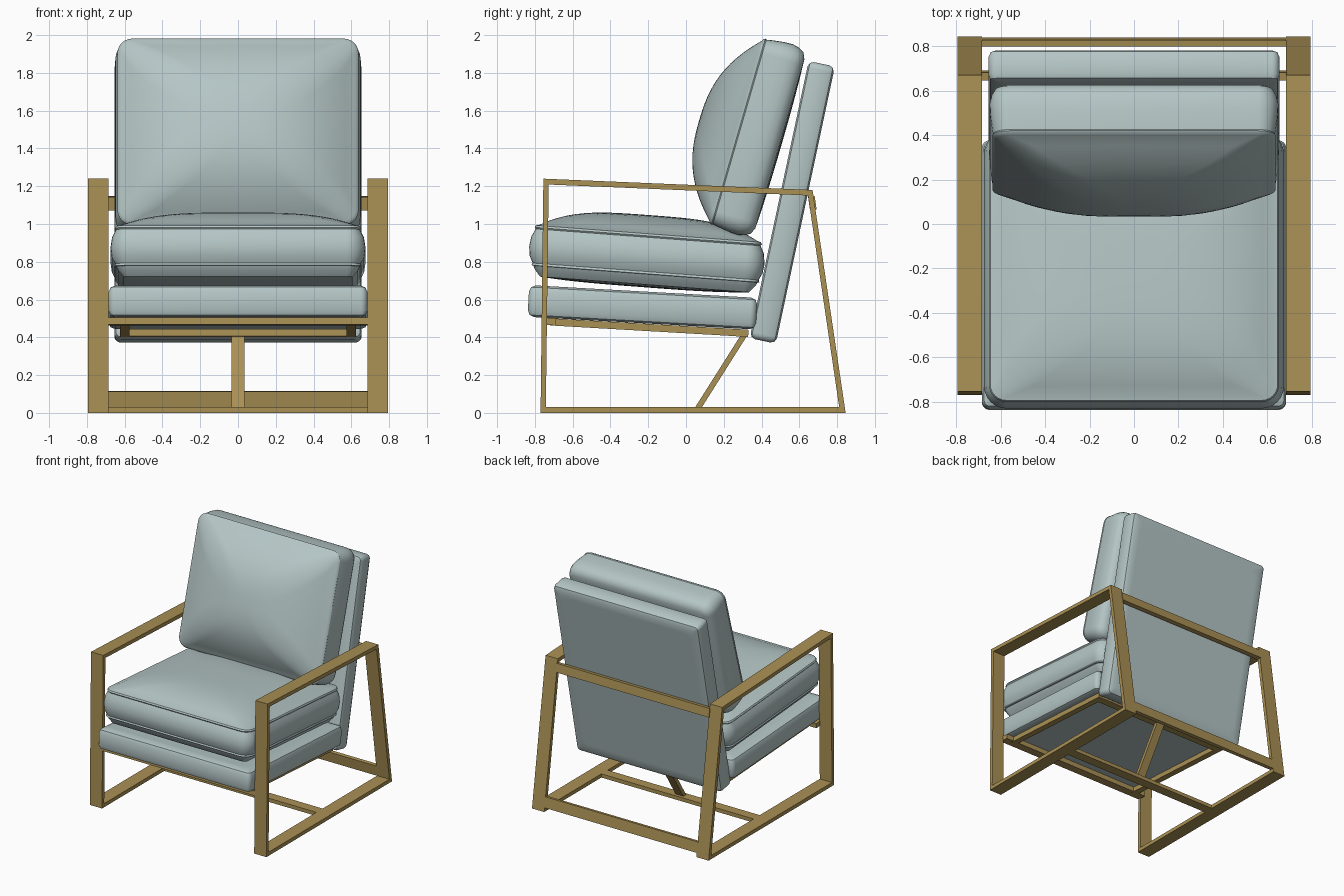
import bpy, bmesh, math
from mathutils import Vector

cube = bpy.data.objects.get("Cube")
if cube:
    bpy.data.objects.remove(cube, do_unlink=True)


def material(name, rgb, rough, metal=0.0):
    m = bpy.data.materials.new(name)
    m.use_nodes = True
    m.diffuse_color = (*rgb, 1)
    node = m.node_tree.nodes["Principled BSDF"]
    node.inputs["Base Color"].default_value = (*rgb, 1)
    node.inputs["Roughness"].default_value = rough
    node.inputs["Metallic"].default_value = metal
    return m


FABRIC = material("pale blue-grey upholstery", (0.46, 0.56, 0.56), 0.8)
BRASS = material("brushed brass", (0.40, 0.28, 0.09), 0.5)


def finish(name, bm, mat, smooth=False, mirror=False):
    bmesh.ops.recalc_face_normals(bm, faces=bm.faces)
    me = bpy.data.meshes.new(name)
    bm.to_mesh(me)
    bm.free()
    me.materials.append(mat)
    ob = bpy.data.objects.new(name, me)
    bpy.context.collection.objects.link(ob)
    if smooth:
        me.shade_smooth()
        me.set_sharp_from_angle(angle=math.radians(40))
    if mirror:
        ob.modifiers.new("mirror", "MIRROR")
    return ob


def outline(a, b, r, steps=6):
    """Rounded rectangle of half sizes a and b."""
    pts = []
    for q, (sx, sy) in enumerate([(1, 1), (-1, 1), (-1, -1), (1, -1)]):
        for i in range(steps + 1):
            t = (q + i / steps) * math.pi / 2
            pts.append((sx * (a - r) + r * math.cos(t), sy * (b - r) + r * math.sin(t)))
    return pts


def pad(name, origin, along, a, b, r, edge, crown=0.0, power=2.5, under=0.0):
    """Loft of rounded rectangles: edge lists (inset, height), closed by domes."""
    t = Vector((0, *along)).normalized()
    n = Vector((1, 0, 0)).cross(t)
    o = Vector((0, *origin))

    def dome(inset, h, swell):
        rows = []
        a2, b2 = a - inset, b - inset
        m = min(a2, b2)
        rho = r / m
        for i in range(1, 13):
            s = 1 - i / 12.5
            rad = m * s * (rho + (1 - rho) * (1 - s))
            rows.append((outline(a2 * s, b2 * s, rad), h + swell * (1 - s ** power)))
        return rows

    rows = dome(*edge[0], -under)[::-1]
    rows += [(outline(a - i, b - i, max(r - i, 0.012)), h) for i, h in edge]
    rows += dome(*edge[-1], crown)
    bm = bmesh.new()
    loops = [[bm.verts.new(o + Vector((x, 0, 0)) + t * y + n * h) for x, y in ring]
             for ring, h in rows]
    for lo, hi in zip(loops, loops[1:]):
        for i in range(len(lo)):
            j = (i + 1) % len(lo)
            bm.faces.new((lo[i], lo[j], hi[j], hi[i]))
    bm.faces.new(loops[0][::-1])
    bm.faces.new(loops[-1])
    return finish(name, bm, FABRIC, smooth=True)


def slab_edge(h, e):
    """Edge profile of a firm slab with softened borders."""
    return [(e, 0), (e * 0.3, e * 0.3), (0, e), (0, h - e), (e * 0.3, h - e * 0.3), (e, h)]


def bar(name, p1, p2, x0, x1, thick, mirror=False):
    """Box whose centre line runs from p1 to p2 in the side plane."""
    p, q = Vector(p1), Vector(p2)
    d = (q - p).normalized()
    w = Vector((-d.y, d.x)) * thick / 2
    bm = bmesh.new()
    ends = [[bm.verts.new((x, *c)) for c in (p - w, q - w, q + w, p + w)] for x in (x0, x1)]
    bm.faces.new(ends[0])
    bm.faces.new(ends[1])
    for i in range(4):
        j = (i + 1) % 4
        bm.faces.new((ends[0][i], ends[0][j], ends[1][j], ends[1][i]))
    return finish(name, bm, BRASS, mirror=mirror)


# Side frames: closed flat-bar loops
outer = [(-0.77, 0), (-0.755, 1.24), (0.67, 1.18), (0.845, 0)]
inner = [(-0.742, 0.03), (-0.727, 1.209), (0.646, 1.151), (0.811, 0.03)]
bm = bmesh.new()
grid = [[bm.verts.new((x, *p)) for p in loop]
        for x, loop in ((0.685, outer), (0.795, outer), (0.795, inner), (0.685, inner))]
for k in range(4):
    for i in range(4):
        j, m = (i + 1) % 4, (k + 1) % 4
        bm.faces.new((grid[k][i], grid[k][j], grid[m][j], grid[m][i]))
finish("side_frames", bm, BRASS, mirror=True)

# Cross bars and seat support
bar("rear_floor_bar", (0.826, 0.03), (0.814, 0.115), -0.69, 0.69, 0.028)
bar("rear_upper_bar", (0.674, 1.075), (0.664, 1.145), -0.69, 0.69, 0.035)
bar("middle_floor_bar", (0.03, 0.015), (0.11, 0.015), -0.69, 0.69, 0.03)
bar("front_seat_bar", (-0.765, 0.487), (-0.69, 0.482), -0.69, 0.69, 0.038)
bar("seat_rails", (-0.72, 0.482), (0.32, 0.422), 0.575, 0.625, 0.038, mirror=True)
bar("rear_seat_bar", (0.26, 0.425), (0.33, 0.421), -0.625, 0.625, 0.038)
bar("seat_strut", (0.31, 0.415), (0.06, 0.02), -0.035, 0.035, 0.03)

# Firm upholstered slabs
pad("seat_base", (-0.235, 0.475), (1, -0.056), 0.685, 0.605, 0.035,
    slab_edge(0.168, 0.035))
pad("back_panel", (0.632, 1.1), (0.213, 1), 0.655, 0.75, 0.035,
    slab_edge(0.142, 0.03))

# Loose cushions with raised seams
pad("seat_cushion", (-0.22, 0.665), (1, -0.075), 0.675, 0.625, 0.1,
    [(0.07, 0.015), (0.04, 0.05), (0.03, 0.07), (0.02, 0.072), (0.025, 0.084),
     (0.007, 0.12), (0, 0.17), (0.008, 0.225), (0.028, 0.265), (0.022, 0.273),
     (0.028, 0.284), (0.045, 0.288)],
    crown=0.095, power=3.5, under=0.015)
pad("back_cushion", (0.497, 1.425), (0.29, 1), 0.65, 0.525, 0.09,
    [(0.06, 0.0), (0.025, 0.015), (0.008, 0.045), (0, 0.08), (0.002, 0.13),
     (0.01, 0.19), (0.016, 0.222), (0.012, 0.229), (0.018, 0.238), (0.03, 0.245)],
    crown=0.2, power=2.5, under=0.01)
